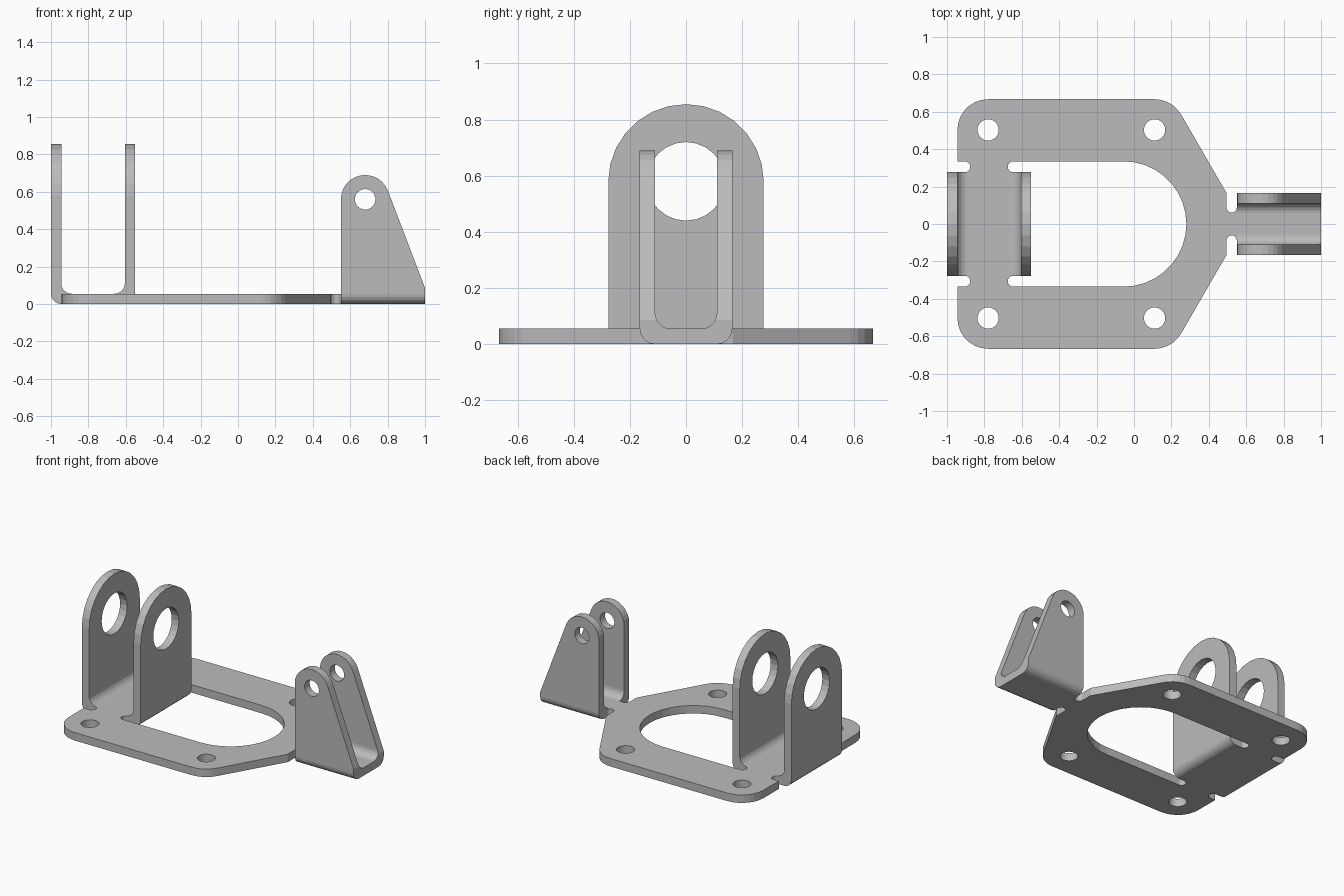
import bpy, bmesh
from math import radians, cos, sin

cube = bpy.data.objects.get("Cube")
if cube:
    bpy.data.objects.remove(cube, do_unlink=True)

T = 0.055  # sheet thickness

steel = bpy.data.materials.new("plain grey steel")
steel.use_nodes = True
steel.diffuse_color = (0.5, 0.5, 0.5, 1)
steel.node_tree.nodes["Principled BSDF"].inputs["Base Color"].default_value = (0.5, 0.5, 0.5, 1)


def arc(cx, cy, r, start, end, steps):
    angles = [radians(start + (end - start) * i / steps) for i in range(steps + 1)]
    return [(cx + r * cos(a), cy + r * sin(a)) for a in angles]


def circle(cx, cy, r, steps=24):
    return arc(cx, cy, r, 0, 360, steps)[:-1]


def solid(name, loops, axis, lo, hi):
    """Extrude a closed outline (with hole loops) along an axis."""
    bm = bmesh.new()
    for loop in loops:
        vs = [bm.verts.new((u, v, lo)) for u, v in loop]
        for a, b in zip(vs, vs[1:] + vs[:1]):
            bm.edges.new((a, b))
    bmesh.ops.triangle_fill(bm, use_beauty=True, edges=bm.edges[:], normal=(0, 0, 1))
    grown = bmesh.ops.extrude_face_region(bm, geom=bm.faces[:])["geom"]
    for v in grown:
        if isinstance(v, bmesh.types.BMVert):
            v.co.z = hi
    for v in bm.verts:
        a, b, w = v.co
        v.co = {"X": (w, a, b), "Y": (a, w, b), "Z": (a, b, w)}[axis]
    bmesh.ops.recalc_face_normals(bm, faces=bm.faces[:])
    mesh = bpy.data.meshes.new(name)
    bm.to_mesh(mesh)
    bm.free()
    mesh.materials.append(steel)
    obj = bpy.data.objects.new(name, mesh)
    bpy.context.collection.objects.link(obj)
    return obj


def channel(centre, half, top):
    """Bent U section with rounded corners inside and out."""
    side = arc(half - T, T, T, -90, 0, 5)
    side += [(half, top), (half - T, top)]
    side += arc(half - 2 * T, 2 * T, T, 0, -90, 5)
    full = side + [(-u, v) for u, v in reversed(side)]
    return [(centre + u, v) for u, v in full]


def trim(obj, profile):
    """Keep only what lies inside the side profile."""
    mod = obj.modifiers.new("trim", "BOOLEAN")
    mod.operation = "INTERSECT"
    mod.solver = "EXACT"
    mod.object = profile
    bpy.context.view_layer.objects.active = obj
    bpy.ops.object.modifier_apply(modifier=mod.name)
    bpy.data.objects.remove(profile, do_unlink=True)


# Base plate: half outline from neck round the outside to the window, mirrored
WEB, NOTCH = 0.277, 0.029
half = arc(0.5225, 0.088, 0.0275, 360, 180, 8)           # neck relief
half += [(0.495, 0.165)]
half += arc(0.11, 0.503, 0.164, 30, 90, 5)               # outer corners
half += arc(-0.78, 0.503, 0.164, 90, 180, 7)
half += [(-0.945, WEB + 2 * NOTCH)]
half += arc(-0.904, WEB + NOTCH, NOTCH, 90, -90, 8)      # bend reliefs
half += arc(-0.646, WEB + NOTCH, NOTCH, 270, 90, 8)
half += arc(-0.055, 0, WEB + 2 * NOTCH, 90, 0, 9)        # window end
outline = half + [(x, -y) for x, y in reversed(half[:-1])]
bolts = [circle(x, s * 0.503, 0.057) for x in (-0.78, 0.11) for s in (1, -1)]
solid("base_plate", [outline] + bolts, "Z", 0, T)

# Tall bracket: two round-topped walls with large holes
tall = solid("tall_bracket", [channel(-0.775, 0.225, 1)], "Y", -0.4, 0.4)
tab = [(-WEB, -0.1), (WEB, -0.1)] + arc(0, 0.578, WEB, 0, 180, 14)
trim(tall, solid("tall_profile", [tab, circle(0, 0.58, 0.14)], "X", -1.2, -0.4))

# Small bracket: two tapered walls with pin holes
small = solid("small_bracket", [channel(0, 0.165, 0.9)], "X", 0.4, 1.2)
taper = [(0.55, -0.1), (1, -0.1), (1, 0.086)] + arc(0.68, 0.56, 0.13, 21, 180, 12)
trim(small, solid("small_profile", [taper, circle(0.68, 0.56, 0.055)], "Y", -0.3, 0.3))
